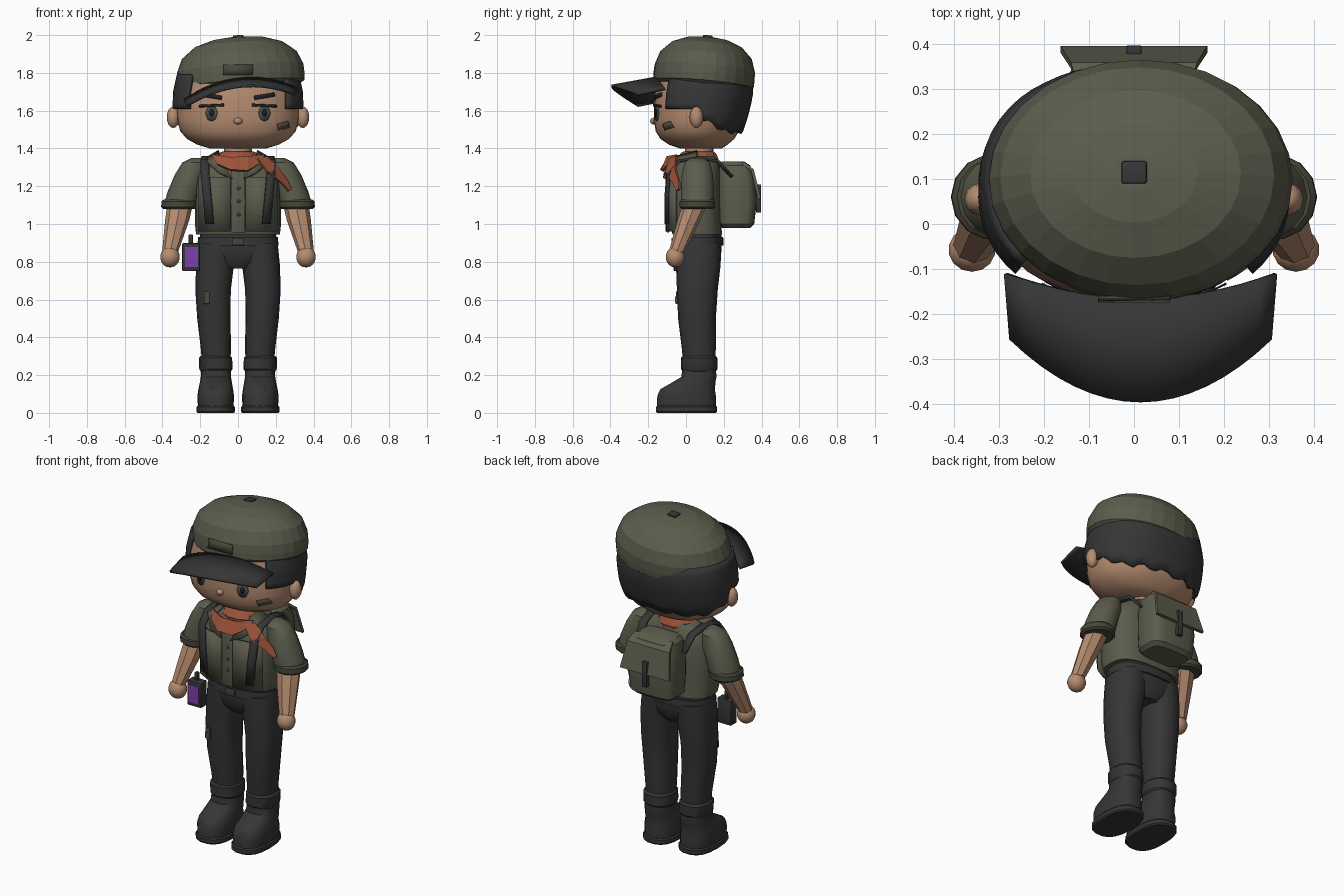
import bpy, bmesh, math
from mathutils import Matrix, Vector

cube = bpy.data.objects.get("Cube")
if cube:
    bpy.data.objects.remove(cube)


def material(name, rgb):
    m = bpy.data.materials.new(name)
    m.use_nodes = True
    m.diffuse_color = (*rgb, 1)
    m.node_tree.nodes["Principled BSDF"].inputs["Base Color"].default_value = (*rgb, 1)
    return m


OLIVE = material("olive cloth", (.105, .108, .072))
DARK_OLIVE = material("dark olive trim", (.06, .064, .042))
SKIN = material("skin", (.46, .26, .16))
BLACK = material("charcoal", (.036, .036, .037))
INK = material("ink black", (.014, .014, .015))
ORANGE = material("rust scarf", (.33, .085, .043))
PURPLE = material("purple screen", (.2, .05, .42))
IRIS = material("grey green iris", (.07, .085, .075))
SMUDGE = material("smudge", (.09, .075, .052))


def finish(bm, name, mat, smooth=True, thick=0):
    bmesh.ops.recalc_face_normals(bm, faces=bm.faces)
    me = bpy.data.meshes.new(name)
    bm.to_mesh(me)
    bm.free()
    me.materials.append(mat)
    for f in me.polygons:
        f.use_smooth = smooth
    if smooth:
        me.set_sharp_from_angle(angle=math.radians(35))
    ob = bpy.data.objects.new(name, me)
    bpy.context.collection.objects.link(ob)
    if thick:
        mod = ob.modifiers.new("Thickness", "SOLIDIFY")
        mod.thickness, mod.offset = thick, 0
    return ob


def ring_point(a, cx, cy, rx, ry, p):
    c, s = math.cos(a), math.sin(a)
    return (cx + rx * math.copysign(abs(c) ** (2 / p), c),
            cy + ry * math.copysign(abs(s) ** (2 / p), s))


def loft(name, rings, mat, n=16, p=2, smooth=True, side=1):
    """Closed skin over rings of (z, centre x, centre y, radius x, radius y)."""
    bm = bmesh.new()
    rows = [[bm.verts.new((*ring_point(math.tau * i / n, cx * side, cy, rx, ry, p), z))
             for i in range(n)] for z, cx, cy, rx, ry in rings]
    for a, b in zip(rows, rows[1:]):
        for i in range(n):
            j = (i + 1) % n
            bm.faces.new((a[i], a[j], b[j], b[i]))
    bm.faces.new(rows[0])
    bm.faces.new(rows[-1])
    return finish(bm, name, mat, smooth)


def box(name, loc, size, mat, bevel=0, turn=0):
    bm = bmesh.new()
    bmesh.ops.create_cube(bm, size=1, matrix=Matrix.Translation(loc) @ Matrix.Rotation(turn, 4, "X")
                          @ Matrix.Diagonal((*size, 1)))
    if bevel:
        bmesh.ops.bevel(bm, geom=bm.edges[:], offset=bevel, segments=2, affect="EDGES", profile=.5)
    return finish(bm, name, mat)


def ball(name, loc, size, mat, n=14):
    bm = bmesh.new()
    bmesh.ops.create_uvsphere(bm, u_segments=n, v_segments=n // 2 + 2, radius=1,
                              matrix=Matrix.Translation(loc) @ Matrix.Diagonal((*size, 1)))
    return finish(bm, name, mat)


def sheet(name, rows, mat, thick, smooth=True):
    """Thin surface through rows of points of equal length."""
    bm = bmesh.new()
    grid = [[bm.verts.new(q) for q in row] for row in rows]
    for a, b in zip(grid, grid[1:]):
        for i in range(len(a) - 1):
            bm.faces.new((a[i], a[i + 1], b[i + 1], b[i]))
    return finish(bm, name, mat, smooth, thick)


# Head
HEAD = [(1.40, .15, .08, .11), (1.42, .215, .065, .155), (1.45, .27, .06, .195), (1.49, .305, .06, .22),
        (1.55, .323, .065, .235), (1.62, .325, .075, .245), (1.70, .322, .085, .25), (1.80, .30, .09, .23)]
HP = 2.2


def head_at(z):
    for a, b in zip(HEAD, HEAD[1:]):
        if z <= b[0]:
            t = (z - a[0]) / (b[0] - a[0])
            return [u + (v - u) * t for u, v in zip(a[1:], b[1:])]
    return HEAD[-1][1:]


def face_y(x, z):
    rx, cy, ry = head_at(z)
    return cy - ry * max(0, 1 - abs(x / rx) ** HP) ** (1 / HP)


loft("head", [(z, 0, cy, rx, ry) for z, rx, cy, ry in HEAD], SKIN, 32, HP)
loft("neck", [(1.33, 0, .07, .075, .075), (1.43, 0, .07, .075, .075)], SKIN)
ball("nose", (0, -.172, 1.545), (.024, .018, .018), SKIN, 8)

# Hair wraps the back of the head with a ragged lower edge
cols = []
for k in range(41):
    t = k / 40
    a = math.radians(-42 + 264 * t)
    back = math.sin(a)
    low = 1.61 if back < .05 else 1.56 - .07 * min(1, back * 1.6) + .012 * math.sin(k * 1.7)
    col = []
    for j in range(7):
        z = low + (1.79 - low) * j / 6
        rx, cy, ry = head_at(z)
        col.append((*ring_point(a, 0, cy, rx + .012, ry + .012, HP), z))
    cols.append(col)
sheet("hair", cols, BLACK, .02)


# Face details as thin plates that follow the head
def face_plate(name, cx, cz, w, h, mat, tilt=0, lift=.004, oval=False):
    rows = []
    for i in range(7):
        u = i / 3 - 1
        hh = h * (math.sqrt(max(0, 1 - u * u)) + .12 if oval else 1)
        row = []
        for v in (-1, 0, 1):
            x, z = u * w / 2, v * hh / 2
            px, pz = cx + x * math.cos(tilt) - z * math.sin(tilt), cz + x * math.sin(tilt) + z * math.cos(tilt)
            row.append((px, face_y(px, pz) - lift, pz))
        rows.append(row)
    sheet(name, rows, mat, .004)


for s, side in ((1, "left"), (-1, "right")):
    face_plate(side + "_iris", .14 * s, 1.587, .062, .075, IRIS, oval=True)
    face_plate(side + "_pupil", .14 * s, 1.59, .026, .038, INK, lift=.007, oval=True)
    face_plate(side + "_eyelid", .14 * s, 1.627, .13, .014, INK, -.05 * s, .008)
    face_plate(side + "_eyebrow", .14 * s, 1.677, .11, .022, INK, .17 * s)
    ball(side + "_ear", (.343 * s, .055, 1.565), (.034, .036, .057), SKIN, 12)
face_plate("cheek_smudge", .24, 1.52, .06, .035, SMUDGE, .25)

# Cap, tipped back and to one side
CAP = [(-.10, .315, .25), (-.085, .335, .266), (-.05, .338, .268), (.0, .335, .266), (.07, .305, .243),
       (.125, .235, .187), (.155, .14, .11), (.165, .05, .04)]
tip = Matrix.Translation((.012, .1, 1.825)) @ Matrix.Rotation(math.radians(-4), 4, "Y") \
    @ Matrix.Rotation(math.radians(-5), 4, "X")
loft("cap", [(z, 0, 0, rx, ry) for z, rx, ry in CAP], OLIVE, 28, smooth=False).data.transform(tip)
box("cap_button", (0, 0, .166), (.056, .05, .016), BLACK, .005).data.transform(tip)
brim = []
for k in range(17):
    u = k / 8 - 1
    brim.append([(.015 + (.30 - .012 * v) * u, -.165 + .055 * u * u + v * (-.23 + .085 * u * u),
                  1.77 - .085 * u * u + .03 * u - v * (.042 - .012 * u * u)) for v in (0, .5, 1)])
sheet("cap_brim", brim, BLACK, .014)
badge = [[(x, y, z) for x in (-.08, 0, .08)] for y, z in ((-.171, 1.79), (-.163, 1.845))]
sheet("cap_patch", badge, DARK_OLIVE, .006)

# Shirt
loft("shirt", [(.945, 0, .06, .222, .13), (1.0, 0, .05, .228, .138), (1.12, 0, .045, .226, .14),
               (1.25, 0, .05, .222, .135), (1.32, 0, .06, .19, .115), (1.36, 0, .065, .12, .09)], OLIVE, 24, 2.8)
box("button_placket", (0, -.096, 1.12), (.075, .012, .33), OLIVE, .003)
for z in (1.05, 1.12, 1.19):
    ball("shirt_button", (.004, -.104, z), (.009, .005, .009), DARK_OLIVE, 8)

for s, side in ((1, "left"), (-1, "right")):
    # Shirt front panels, collar and straps
    sheet(side + "_shirt_panel", [[(x * s, y, z) for x, y in ((.04, -.102), (.13, -.096), (.205, -.055))]
                                  for z in (.96, 1.12, 1.25)], OLIVE, .014)
    sheet(side + "_collar", [[(.03 * s, -.115, 1.24), (.10 * s, -.11, 1.27)],
                             [(.10 * s, -.07, 1.35), (.165 * s, -.05, 1.33)],
                             [(.10 * s, .06, 1.385), (.16 * s, .06, 1.35)]], OLIVE, .016)
    path = [(.15, -.104, 1.0), (.163, -.104, 1.14), (.175, -.093, 1.27), (.175, -.04, 1.335),
            (.17, .07, 1.352), (.16, .17, 1.33), (.15, .24, 1.25)]
    sheet(side + "_strap", [[((x - .022) * s, y - .004, z), ((x + .022) * s, y + .006, z)] for x, y, z in path],
          BLACK, .014)
    # Arm
    loft(side + "_sleeve", [(1.35, .215, .06, .03, .035), (1.325, .23, .06, .065, .07), (1.26, .25, .06, .085, .085),
                            (1.17, .285, .06, .088, .09), (1.09, .308, .06, .088, .09)], OLIVE, 14, side=s)
    loft(side + "_sleeve_cuff", [(1.08, .31, .06, .085, .086), (1.09, .31, .06, .097, .096),
                                 (1.12, .308, .06, .097, .096), (1.13, .308, .06, .085, .086)], DARK_OLIVE, 14, side=s)
    loft(side + "_forearm", [(1.11, .305, .05, .068, .066), (1.02, .322, .015, .064, .06),
                             (.85, .36, -.05, .042, .042)], SKIN, 8, smooth=False, side=s)
    ball(side + "_hand", (.36 * s, -.057, .825), (.053, .05, .055), SKIN)
    # Leg and boot
    loft(side + "_trouser_leg", [(.22, .115, .07, .072, .082), (.34, .117, .068, .08, .09), (.5, .128, .058, .088, .1),
                                 (.65, .132, .06, .094, .108), (.78, .122, .065, .1, .118), (.9, .11, .066, .1, .122)],
         BLACK, 16, 2.3, side=s)
    loft(side + "_trouser_cuff", [(.22, .117, .07, .08, .088), (.232, .117, .07, .088, .097),
                                  (.29, .119, .07, .088, .097), (.302, .119, .07, .078, .087)], BLACK, 16, 2.3, side=s)
    loft(side + "_boot", [(.025, .118, .003, .094, .158), (.09, .118, .003, .097, .157), (.125, .118, .008, .092, .146),
                          (.165, .117, .045, .084, .113), (.19, .117, .068, .08, .094), (.24, .117, .07, .078, .09)],
         BLACK, 18, 2.5, side=s)
    loft(side + "_boot_sole", [(0, .118, .003, .096, .158), (.008, .118, .003, .102, .164),
                               (.03, .118, .003, .102, .164), (.038, .118, .003, .096, .158)], BLACK, 18, 2.6, side=s)

# Hips, belt and knee patch
loft("trouser_hips", [(.765, 0, .065, .07, .085), (.8, 0, .065, .15, .11), (.86, 0, .065, .21, .124),
                      (.95, 0, .065, .2, .122)], BLACK, 24, 2.4)
loft("belt", [(.885, 0, .065, .215, .134), (.93, 0, .065, .211, .132)], BLACK, 24, 2.4)
box("belt_buckle", (0, -.072, .907), (.06, .012, .04), DARK_OLIVE, .004)
box("knee_patch", (-.165, -.048, .61), (.03, .012, .065), DARK_OLIVE, 0, -.05)
box("knee_patch_tear", (-.163, -.054, .6), (.012, .008, .03), SMUDGE)

# Scarf with a front fold and a trailing end
loft("scarf", [(1.32, 0, .06, .125, .11), (1.345, 0, .06, .13, .115), (1.375, 0, .065, .1, .095),
               (1.385, 0, .065, .08, .08)], ORANGE, 14, smooth=False)
sheet("scarf_fold", [[(-.14, -.045, 1.365), (-.04, -.09, 1.35), (.05, -.095, 1.355), (.14, -.045, 1.365)],
                     [(-.11, -.085, 1.315), (-.04, -.13, 1.285), (.05, -.125, 1.28), (.11, -.085, 1.315)]],
      ORANGE, .018, False)
sheet("scarf_tail", [[(.10, -.085, 1.345), (.15, -.05, 1.355)], [(.155, -.105, 1.275), (.215, -.055, 1.29)],
                     [(.225, -.07, 1.22), (.262, -.035, 1.225)], [(.268, -.048, 1.175), (.28, -.035, 1.185)]],
      ORANGE, .014, False)

# Backpack
loft("backpack", [(.98, 0, .265, .125, .075), (1.0, 0, .268, .145, .093), (1.12, 0, .272, .15, .103),
                  (1.24, 0, .268, .147, .098), (1.31, 0, .258, .132, .082), (1.33, 0, .25, .11, .06)], OLIVE, 20, 4)
sheet("backpack_flap", [[(x * w, y, z) for x in (-1, 1)] for w, y, z in
                        ((.125, .30, 1.325), (.14, .352, 1.285), (.163, .388, 1.135))], OLIVE, .016, False)
box("backpack_strap", (0, .384, 1.135), (.034, .026, .15), BLACK, .004)

# Handheld device on the belt
box("device", (-.248, -.035, .825), (.095, .06, .15), BLACK, .008)
box("device_screen", (-.246, -.066, .825), (.068, .008, .105), PURPLE)
box("device_antenna", (-.25, -.03, .92), (.022, .022, .05), BLACK, .004)
